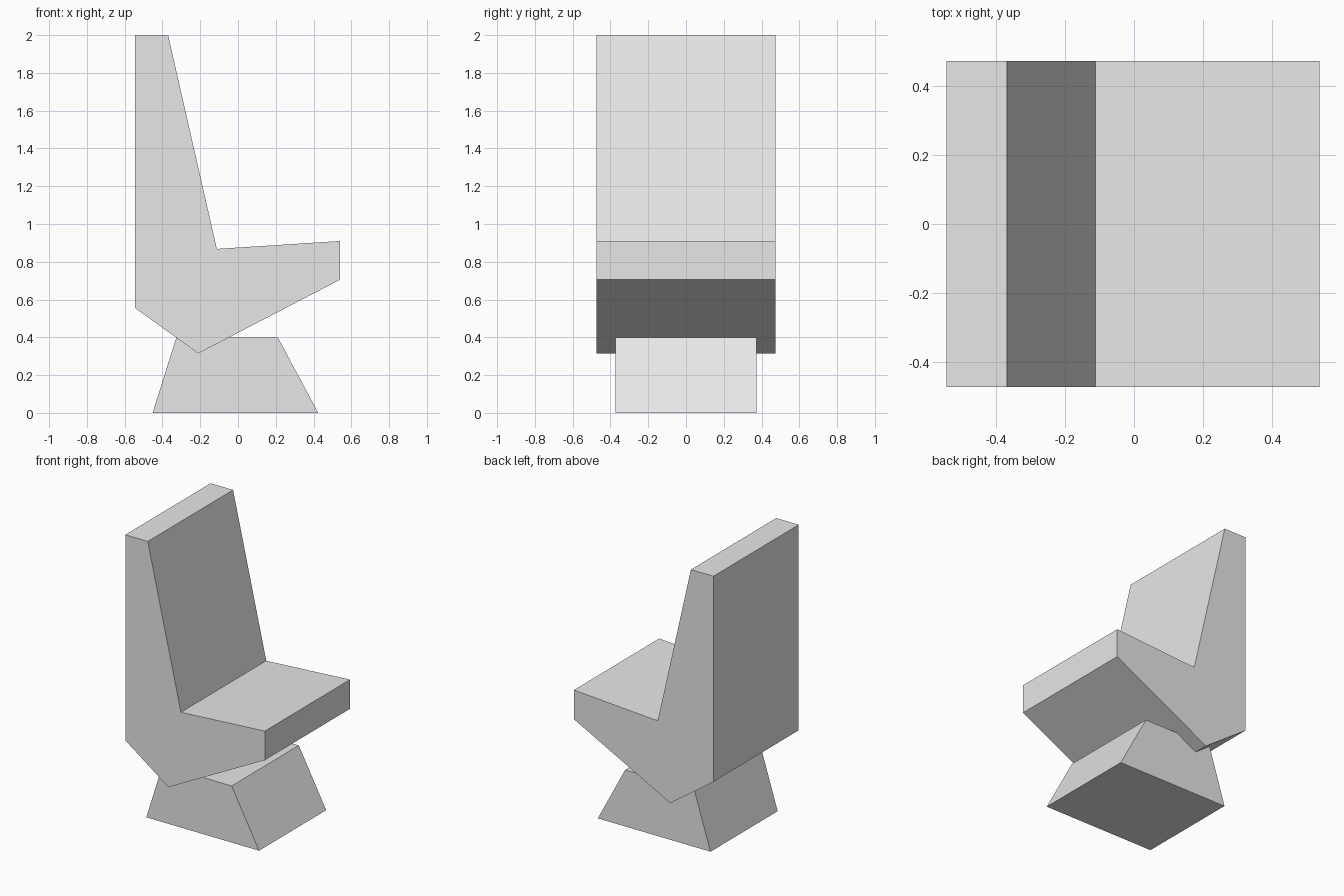
import bpy
import bmesh

if "Cube" in bpy.data.objects:
    bpy.data.objects.remove(bpy.data.objects["Cube"])


def make_material(name, color):
    mat = bpy.data.materials.new(name)
    mat.diffuse_color = (*color, 1.0)
    mat.use_nodes = True
    mat.node_tree.nodes["Principled BSDF"].inputs["Base Color"].default_value = mat.diffuse_color
    return mat


def extrude_profile(name, profile, half_depth, mat):
    """Solid made by sweeping an x-z outline along y."""
    bm = bmesh.new()
    face = bm.faces.new([bm.verts.new((x, -half_depth, z)) for x, z in profile])
    swept = bmesh.ops.extrude_face_region(bm, geom=[face])["geom"]
    bmesh.ops.translate(bm, vec=(0, 2 * half_depth, 0),
                        verts=[g for g in swept if isinstance(g, bmesh.types.BMVert)])
    bmesh.ops.recalc_face_normals(bm, faces=bm.faces)
    mesh = bpy.data.meshes.new(name)
    bm.to_mesh(mesh)
    bm.free()
    mesh.materials.append(mat)
    obj = bpy.data.objects.new(name, mesh)
    bpy.context.collection.objects.link(obj)
    return obj


grey = make_material("light grey", (0.8, 0.8, 0.8))

# Seat and tapered backrest in one solid
extrude_profile("seat_and_backrest", [
    (-0.545, 0.555), (-0.21, 0.315), (0.54, 0.705), (0.54, 0.91),
    (-0.112, 0.868), (-0.37, 2.0), (-0.545, 2.0)], 0.474, grey)

# Sloped pedestal under the seat
extrude_profile("pedestal", [
    (-0.452, 0.0), (0.425, 0.0), (0.212, 0.398), (-0.327, 0.398)], 0.373, grey)
